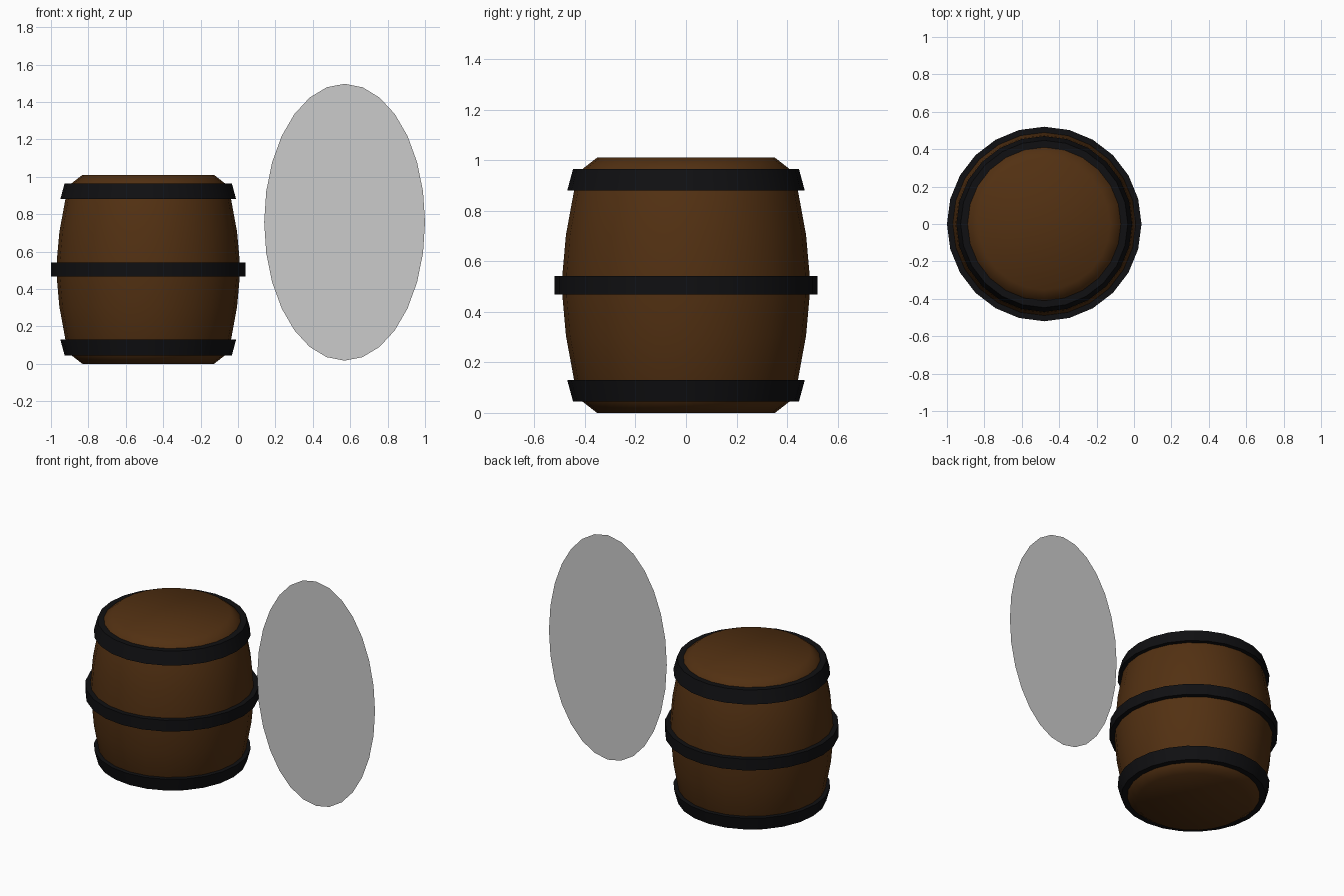
import bpy, bmesh, math

if "Cube" in bpy.data.objects:
    bpy.data.objects.remove(bpy.data.objects["Cube"])

CX = -0.48   # barrel axis
SIDES = 24


def material(name, color):
    m = bpy.data.materials.new(name)
    m.diffuse_color = color
    m.use_nodes = True
    m.node_tree.nodes["Principled BSDF"].inputs["Base Color"].default_value = m.diffuse_color
    return m


def lathe(name, profile, mat, closed, angle):
    """Spin an (r, z) profile about the barrel axis."""
    bm = bmesh.new()
    rings = []
    for r, z in profile:
        rings.append([bm.verts.new((r * math.cos(2 * math.pi * i / SIDES),
                                    r * math.sin(2 * math.pi * i / SIDES), z))
                      for i in range(SIDES)])
    pairs = list(zip(rings, rings[1:]))
    if closed:
        pairs.append((rings[-1], rings[0]))
    else:
        bm.faces.new(rings[0])
        bm.faces.new(rings[-1])
    for a, b in pairs:
        for i in range(SIDES):
            j = (i + 1) % SIDES
            bm.faces.new((a[i], a[j], b[j], b[i]))
    bmesh.ops.recalc_face_normals(bm, faces=bm.faces)
    me = bpy.data.meshes.new(name)
    bm.to_mesh(me)
    bm.free()
    ob = bpy.data.objects.new(name, me)
    ob.location.x = CX
    bpy.context.collection.objects.link(ob)
    me.materials.append(mat)
    bpy.ops.object.select_all(action='DESELECT')
    ob.select_set(True)
    bpy.context.view_layer.objects.active = ob
    bpy.ops.object.shade_smooth_by_angle(angle=math.radians(angle))
    return ob


wood = material("wood", (0.085, 0.03, 0.006, 1))
iron = material("iron", (0.005, 0.005, 0.006, 1))

# Barrel body: lower half profile mirrored about mid height
H = 1.01
half = [(0.352, 0), (0.41, 0.045), (0.442, 0.125), (0.475, 0.305), (0.489, 0.46)]
body = half + [(r, H - z) for r, z in reversed(half)]
lathe("barrel_body", body, wood, False, 60)

# Hoops: tapered at both ends, straight in the middle
end = [(0.405, 0.045), (0.447, 0.045), (0.47, 0.13), (0.435, 0.13)]
lathe("bottom_hoop", end, iron, True, 40)
lathe("top_hoop", [(r, H - z) for r, z in end], iron, True, 40)
lathe("middle_hoop", [(0.48, 0.468), (0.52, 0.468), (0.52, 0.542), (0.48, 0.542)],
      iron, True, 40)

# Flat upright oval panel beside the barrel
bpy.ops.mesh.primitive_circle_add(vertices=28, radius=1, fill_type='NGON',
                                  location=(0.57, 0, 0.757),
                                  rotation=(math.pi / 2, 0, 0))
panel = bpy.context.object
panel.name = "oval_panel"
panel.scale = (0.43, 0.74, 1)
